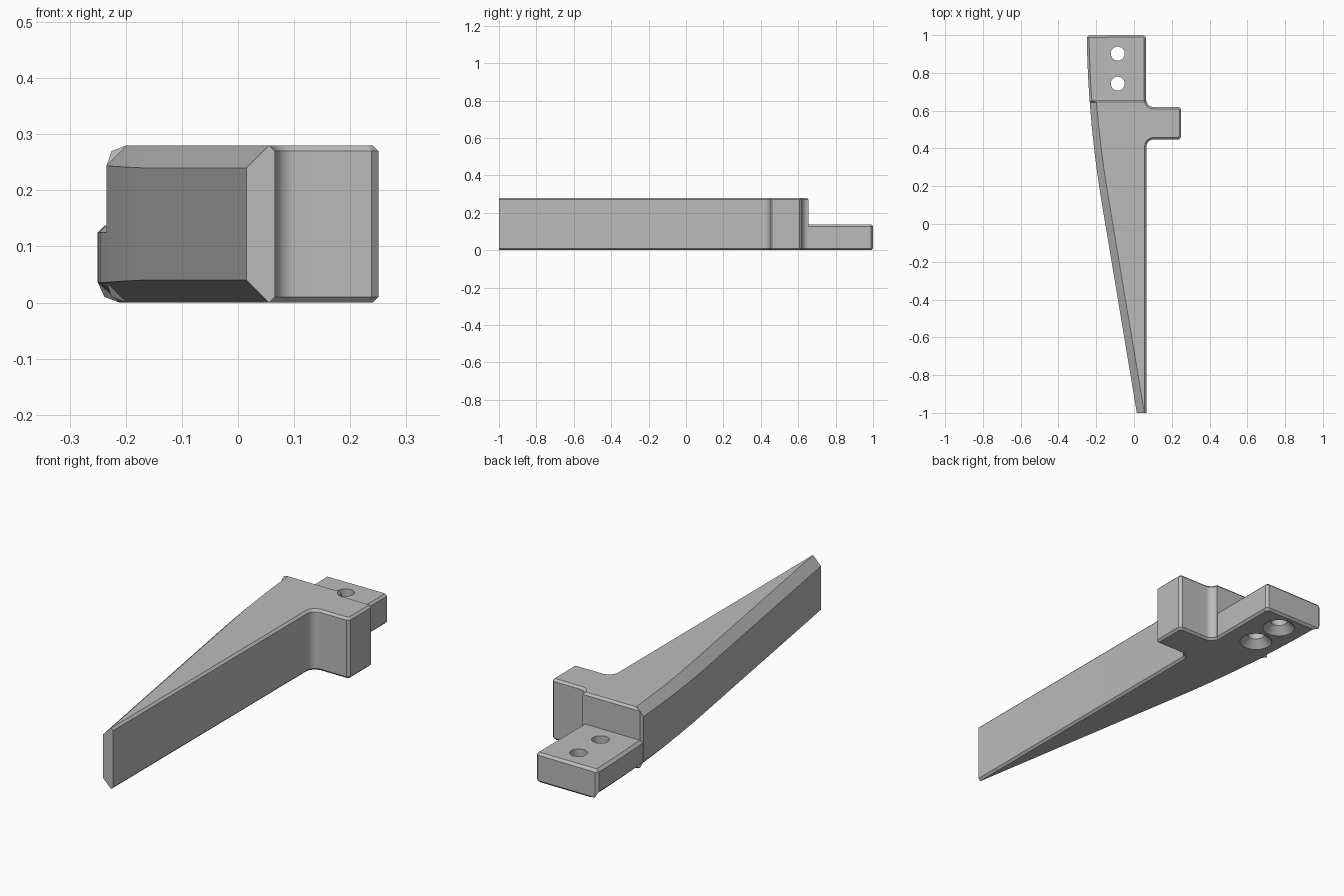
import bpy, bmesh, math

cube = bpy.data.objects.get("Cube")
if cube:
    bpy.data.objects.remove(cube, do_unlink=True)

grey = bpy.data.materials.new("plain_grey")
grey.use_nodes = True
colour = (0.5, 0.5, 0.5, 1)
grey.diffuse_color = colour
grey.node_tree.nodes["Principled BSDF"].inputs["Base Color"].default_value = colour

HEIGHT, TANG_HEIGHT = 0.28, 0.137
RIGHT, WALL, EDGE = 0.066, 0.655, 0.01


def finish(name, bm):
    bmesh.ops.recalc_face_normals(bm, faces=bm.faces)
    mesh = bpy.data.meshes.new(name)
    bm.to_mesh(mesh)
    bm.free()
    mesh.materials.append(grey)
    obj = bpy.data.objects.new(name, mesh)
    bpy.context.collection.objects.link(obj)
    return obj


def stack(bm, rings):
    """Skin equal rings of points and cap both ends."""
    loops = [[bm.verts.new(p) for p in ring] for ring in rings]
    n = len(loops[0])
    for a, b in zip(loops, loops[1:]):
        for i in range(n):
            j = (i + 1) % n
            bm.faces.new((a[i], a[j], b[j], b[i]))
    bm.faces.new(loops[0][::-1])
    bm.faces.new(loops[-1])


def chamfered_slab(name, outline, height):
    """Each outline entry: x, y, bottom inset (dx, dy, rise), top inset."""
    bm = bmesh.new()
    stack(bm, [
        [(x + b[0], y + b[1], 0) for x, y, b, t in outline],
        [(x, y, b[2]) for x, y, b, t in outline],
        [(x, y, height - t[2]) for x, y, b, t in outline],
        [(x + t[0], y + t[1], height) for x, y, b, t in outline]])
    return finish(name, bm)


def point(x, y, dx, dy, rise=EDGE):
    inset = (dx, dy, rise)
    return (x, y, inset, inset)


def left_side(y):
    """Straight taper that eases into a gentle curve."""
    t = max(0, y - 0.1)
    return 0.015 - 0.167 * (y + 1) + 0.085 * t * t


def fillet(cx, cy, r, start, end, steps=8):
    pts = []
    for i in range(steps + 1):
        a = math.radians(start + (end - start) * i / steps)
        c, s = math.cos(a), math.sin(a)
        pts.append(point(cx + r * c, cy + r * s, EDGE * c, EDGE * s))
    return pts


# Tapered body with the side lug
E, K = EDGE, 0.012
outline = [point(left_side(-1), -1, 0.04, 0, 0.04), point(RIGHT, -1, -E, 0)]
outline += fillet(0.104, 0.41, 0.038, 180, 90)
low, high, tip = 0.448, 0.62, 0.25
outline += [point(tip - K, low, -E / 2, E), point(tip, low + K, -E, E / 2),
            point(tip, high - K, -E, -E / 2), point(tip - K, high, -E / 2, -E)]
outline += fillet(0.101, WALL, 0.035, 270, 190)
outline.append(point(RIGHT, WALL, -E, -E))
corner = left_side(WALL)
outline.append(point(corner + E, WALL, 0.026, -E))
for i in range(13):
    y = WALL - K - i * (WALL - K - 0.1) / 12
    c = 0.036 + 0.004 * i / 12
    outline.append(point(left_side(y), y, c, 0, c))
body = chamfered_slab("tapered_body", outline, HEIGHT)

# Low mounting tang
start, end = 0.645, 1
side = 0.064
tang_outline = [point(side, start, -E, 0), point(side, end - K, -E, -E / 2),
                point(side - K, end, -E / 2, -E)]
tang_outline.append((-0.25 + K, end, (0.03, -E, E), (0.003, -K, K)))
for i in range(7):
    y = end - K - i * (end - K - start) / 6
    tang_outline.append((left_side(y), y, (0.039, 0, 0.036), (K, 0, K)))
tang = chamfered_slab("mounting_tang", tang_outline, TANG_HEIGHT)

# Two screw holes countersunk from below
bm = bmesh.new()
for cy in (0.743, 0.902):
    rings = []
    for r, z in ((0.076, -0.005), (0.037, 0.034), (0.037, 0.2)):
        angles = [math.tau * k / 40 for k in range(40)]
        rings.append([(-0.086 + r * math.cos(a), cy + r * math.sin(a), z)
                      for a in angles])
    stack(bm, rings)
cutter = finish("hole_cutter", bm)
cutter.hide_render = True
cut = tang.modifiers.new("screw_holes", 'BOOLEAN')
cut.operation = 'DIFFERENCE'
cut.solver = 'EXACT'
cut.object = cutter
bpy.ops.object.select_all(action='DESELECT')
bpy.context.view_layer.objects.active = tang
tang.select_set(True)
bpy.ops.object.modifier_apply(modifier=cut.name)
bpy.data.objects.remove(cutter, do_unlink=True)

# Smooth the rounded areas, keep chamfers crisp
for obj in (body, tang):
    bpy.ops.object.select_all(action='DESELECT')
    obj.select_set(True)
    bpy.context.view_layer.objects.active = obj
    bpy.ops.object.shade_smooth_by_angle(angle=math.radians(25))
